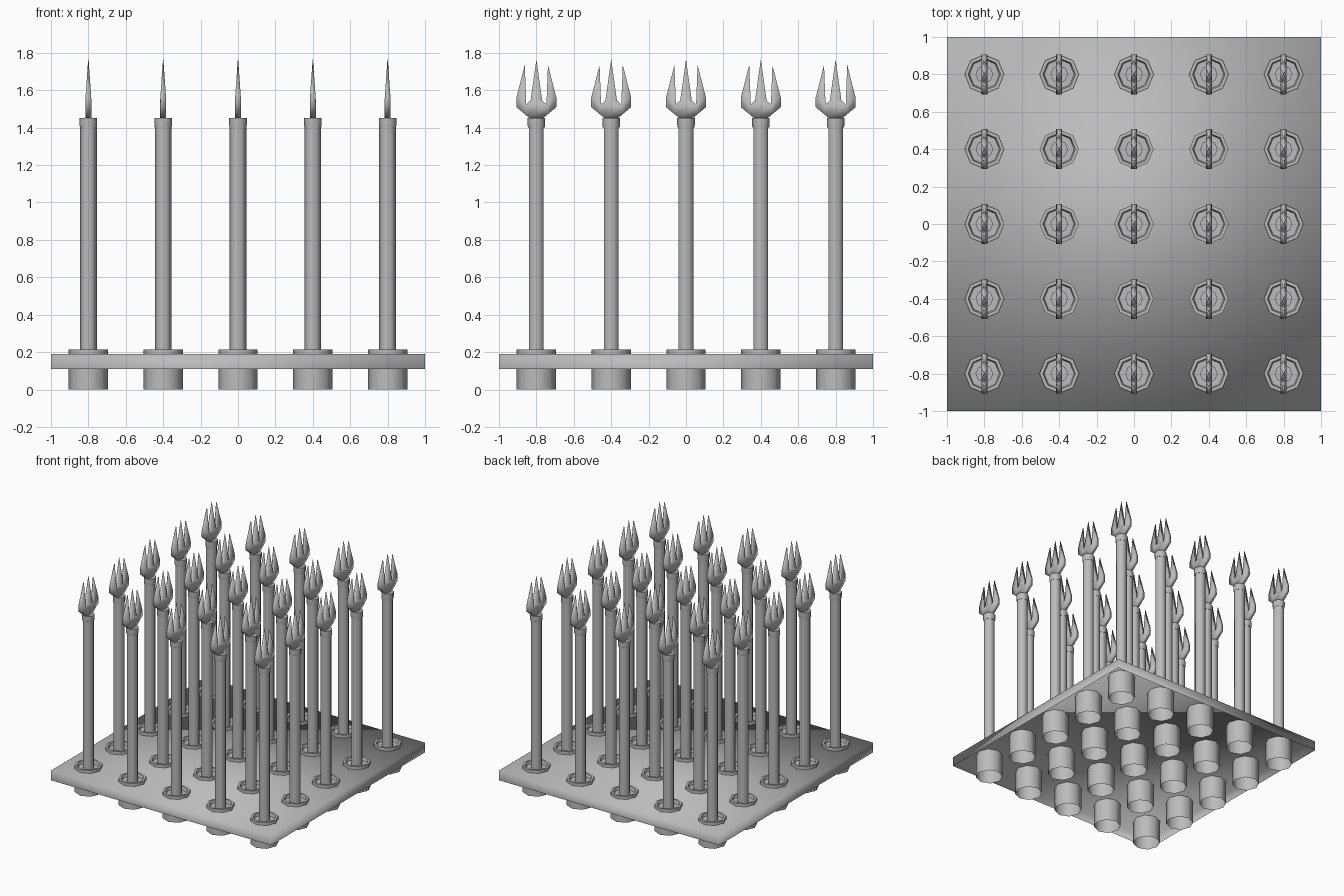
import bpy, bmesh, math

if "Cube" in bpy.data.objects:
    bpy.data.objects.remove(bpy.data.objects["Cube"])

grey = bpy.data.materials.new("mid_grey")
grey.diffuse_color = (0.5, 0.5, 0.5, 1)
grey.use_nodes = True
grey.node_tree.nodes["Principled BSDF"].inputs["Base Color"].default_value = grey.diffuse_color


def make_mesh(name, bm, smooth_angle):
    """Store a bmesh as a mesh, smooth except at edges above the angle."""
    bmesh.ops.recalc_face_normals(bm, faces=bm.faces)
    for f in bm.faces:
        f.smooth = True
    for e in bm.edges:
        if len(e.link_faces) == 2:
            e.smooth = e.calc_face_angle(0) < math.radians(smooth_angle)
    me = bpy.data.meshes.new(name)
    bm.to_mesh(me)
    bm.free()
    me.materials.append(grey)
    return me


def place(name, me, loc=(0, 0, 0)):
    ob = bpy.data.objects.new(name, me)
    ob.location = loc
    bpy.context.collection.objects.link(ob)


def lathe(name, profile, sides, smooth_angle, bottom=True):
    """Turn an (r, z) profile into a many-sided solid, optionally open below."""
    bm = bmesh.new()
    rings = []
    for r, z in profile:
        rings.append([bm.verts.new((r * math.cos(2 * math.pi * i / sides),
                                    r * math.sin(2 * math.pi * i / sides), z))
                      for i in range(sides)])
    for a, b in zip(rings, rings[1:]):
        for i in range(sides):
            j = (i + 1) % sides
            bm.faces.new((a[i], a[j], b[j], b[i]))
    if bottom:
        bm.faces.new(rings[0][::-1])
    bm.faces.new(rings[-1])
    return make_mesh(name, bm, smooth_angle)


# Base plate: a shallow tray, open underneath
bm = bmesh.new()
bmesh.ops.create_cube(bm, size=1)
for v in bm.verts:
    v.co = (v.co.x * 2, v.co.y * 2, 0.15 + v.co.z * 0.08)
under = [f for f in bm.faces if f.calc_center_median().z < 0.12]
bmesh.ops.delete(bm, geom=under, context='FACES_ONLY')
place("base_plate", make_mesh("base_plate", bm, 180))

# Socket: octagonal tube, open below, with a rim and a shallow recess on top
socket = lathe("socket", [(0.105, 0), (0.105, 0.215), (0.087, 0.215),
                          (0.08, 0.192)], 8, 50, bottom=False)

# Shaft and its collar
shaft = lathe("shaft", [(0.045, 0.19), (0.045, 1.41)], 6, 65)
collar = lathe("collar", [(0.045, 1.4), (0.047, 1.415), (0.047, 1.453)], 8, 50)

# Trident head: half outline in (y, z), mirrored, thinning toward the tips
half = [(0.035, 1.45), (0.065, 1.475), (0.107, 1.51), (0.107, 1.56),
        (0.062, 1.735), (0.054, 1.525), (0.031, 1.545)]
outline = half + [(0, 1.765)] + [(-y, z) for y, z in reversed(half)]
bm = bmesh.new()
sheets = []
for side in (1, -1):
    sheets.append([bm.verts.new((side * min(0.016, 0.001 + 0.07 * (1.765 - z)), y, z))
                   for y, z in outline])
front, back = sheets
n = len(outline)
for i in range(n):
    j = (i + 1) % n
    bm.faces.new((front[i], front[j], back[j], back[i]))
caps = [bm.faces.new(front), bm.faces.new(back[::-1])]
bm.normal_update()
bmesh.ops.triangulate(bm, faces=caps, ngon_method='EAR_CLIP')
trident = make_mesh("trident_head", bm, 180)

# Five by five grid of spears
for i in range(5):
    for j in range(5):
        loc = (-0.8 + 0.4 * i, -0.8 + 0.4 * j, 0)
        for name, me in (("socket", socket), ("shaft", shaft),
                         ("collar", collar), ("trident_head", trident)):
            place(f"{name}_{i}_{j}", me, loc)
